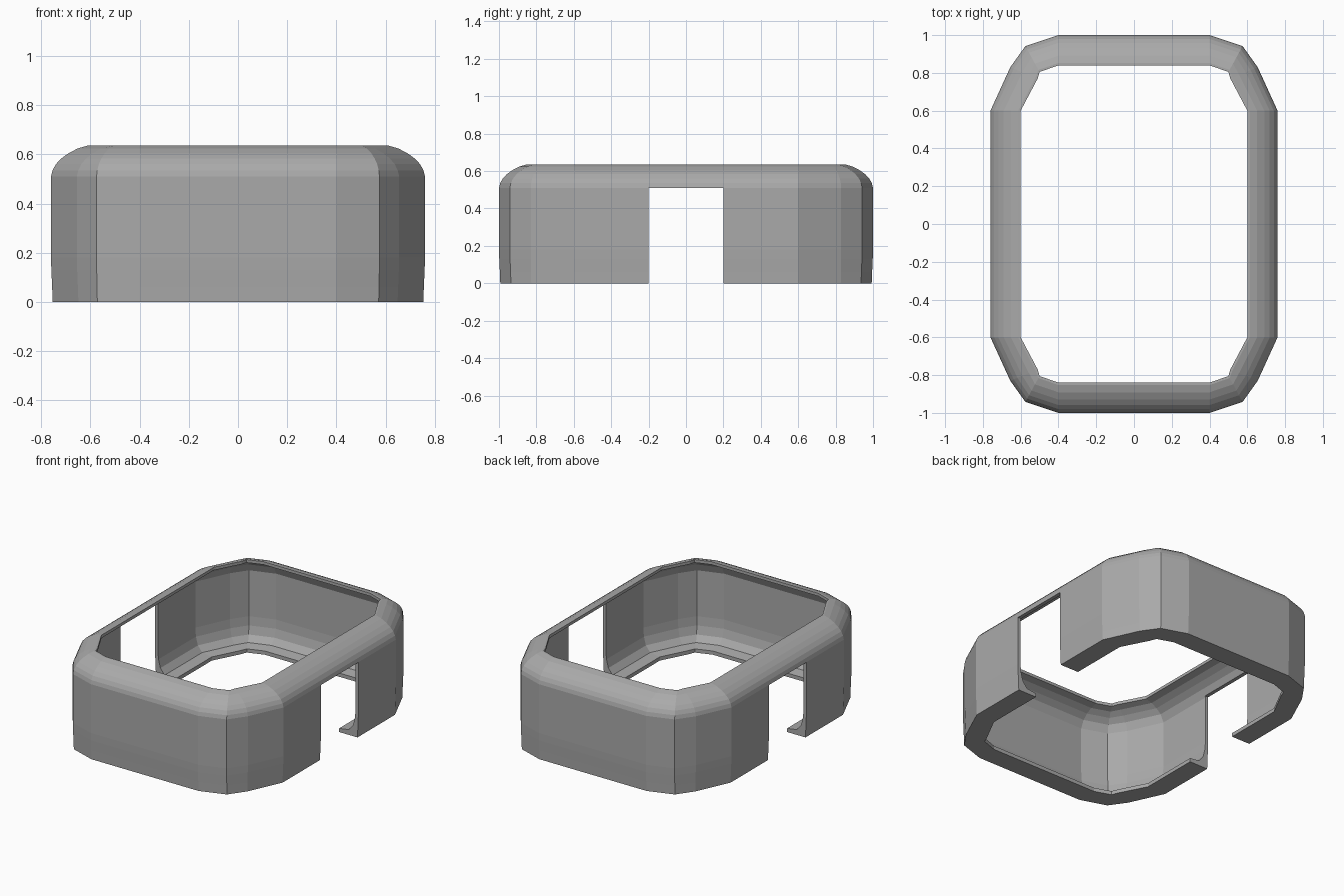
import bpy, bmesh

if "Cube" in bpy.data.objects:
    bpy.data.objects.remove(bpy.data.objects["Cube"])

grey = bpy.data.materials.new("plain grey")
grey.diffuse_color = (0.4, 0.4, 0.4, 1)
grey.use_nodes = True
grey.node_tree.nodes["Principled BSDF"].inputs["Base Color"].default_value = grey.diffuse_color

# One corner of the plan: (outer point, matching inner rim point)
corner = [((0.76, 0.60), (0.60, 0.60)), ((0.655, 0.83), (0.51, 0.77)),
          ((0.575, 0.942), (0.50, 0.805)), ((0.40, 1.0), (0.40, 0.84))]
plan = []
for sx, sy in ((1, 1), (-1, 1), (-1, -1), (1, -1)):
    pts = corner if sx * sy > 0 else corner[::-1]
    plan += [[(x * sx, y * sy) for x, y in pair] for pair in pts]

# Wall cross-section: (fraction of the way inward, height)
profile = [(0.045, 0), (0.03, 0.06), (0.01, 0.13), (0, 0.18), (0, 0.51),
           (0.04, 0.535), (0.125, 0.56), (0.26, 0.583), (0.44, 0.604),
           (0.68, 0.624), (0.92, 0.635), (1, 0.635),
           (1, 0.615), (0.72, 0.603), (0.48, 0.58), (0.27, 0.55), (0.13, 0.5),
           (0.13, 0.19), (0.16, 0.13), (0.25, 0.075), (0.45, 0.035),
           (0.9, 0.025), (0.9, 0)]

# Rounded shell, swept around the plan
bm = bmesh.new()
rings = [[bm.verts.new((o[0] + t * (i[0] - o[0]), o[1] + t * (i[1] - o[1]), z))
          for t, z in profile] for o, i in plan]
n, m = len(rings), len(profile)
for a in range(n):
    for b in range(m):
        p, q = rings[a], rings[(a + 1) % n]
        c = (b + 1) % m
        bm.faces.new((p[b], q[b], q[c], p[c]))
bmesh.ops.recalc_face_normals(bm, faces=bm.faces)
mesh = bpy.data.meshes.new("shell")
bm.to_mesh(mesh)
bm.free()
shell = bpy.data.objects.new("shell", mesh)
bpy.context.collection.objects.link(shell)
mesh.materials.append(grey)

# Side doorways cut straight through
bpy.ops.mesh.primitive_cube_add(size=1, location=(0, 0, 0.2045))
cutter = bpy.context.object
cutter.name = "doorway_cutter"
cutter.scale = (2, 0.4, 0.609)
cutter.hide_render = True
cutter.data.materials.append(grey)
mod = shell.modifiers.new("doorways", 'BOOLEAN')
mod.operation = 'DIFFERENCE'
mod.solver = 'EXACT'
mod.object = cutter
bpy.context.view_layer.objects.active = shell
bpy.ops.object.modifier_apply(modifier=mod.name)
bpy.data.objects.remove(cutter)
